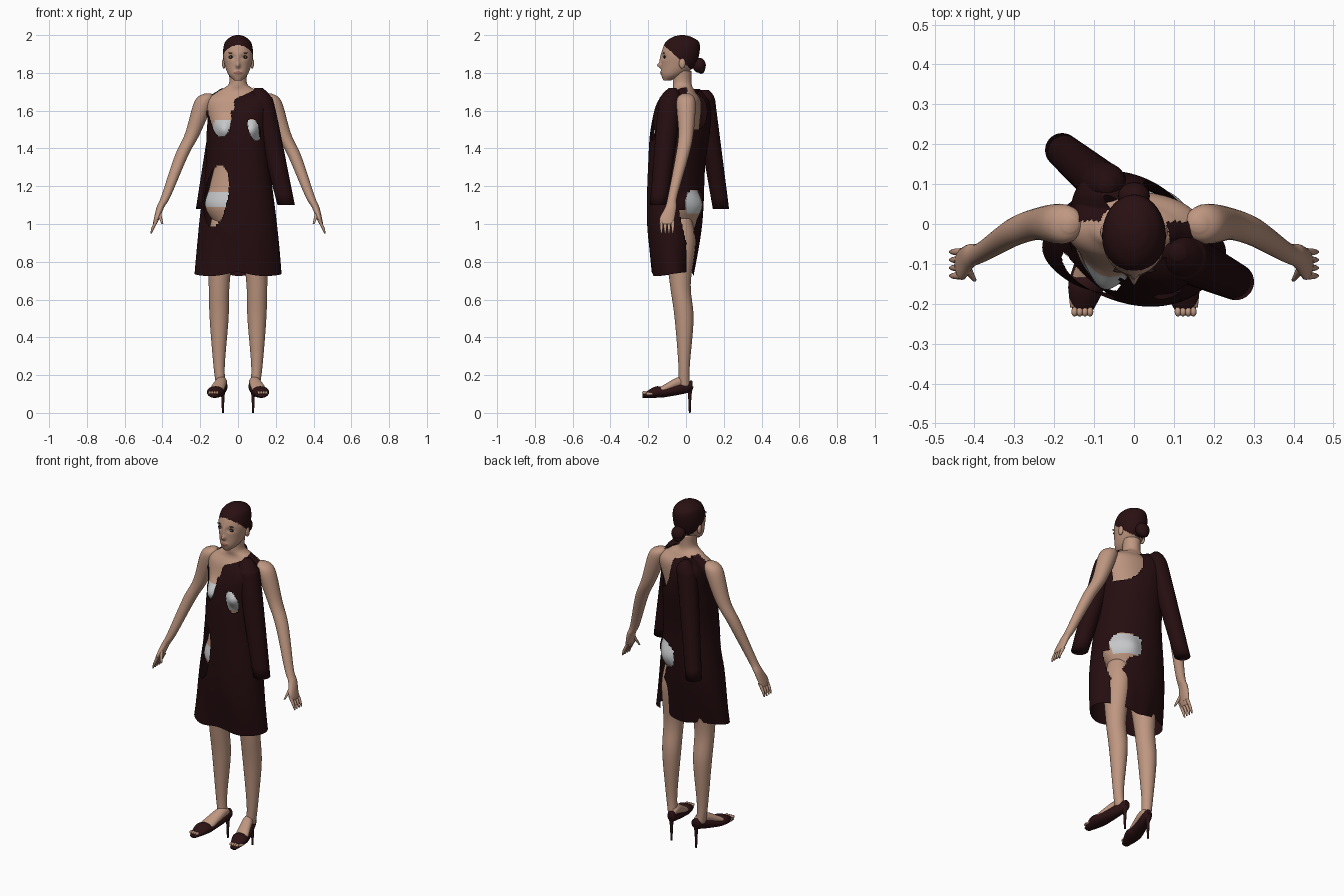
import bpy, bmesh, math
from mathutils import Vector

cube = bpy.data.objects.get("Cube")
if cube:
    bpy.data.objects.remove(cube, do_unlink=True)


def material(name, red, green, blue):
    mat = bpy.data.materials.new(name)
    mat.use_nodes = True
    mat.diffuse_color = (red, green, blue, 1)
    shader = mat.node_tree.nodes["Principled BSDF"]
    shader.inputs["Base Color"].default_value = mat.diffuse_color
    shader.inputs["Roughness"].default_value = .7
    return mat


skin = material("skin", .52, .31, .22)
cloth = material("dark_maroon_cloth", .018, .004, .005)
hair = material("dark_hair", .022, .005, .006)
underwear = material("white_underwear", .56, .57, .58)
lips = material("lips", .36, .14, .11)
leather = material("shoe_leather", .025, .006, .007)
eye_white = material("eye_white", .6, .55, .5)
dark = material("lash_and_iris", .02, .01, .01)


def finish(name, bm, mats):
    bmesh.ops.recalc_face_normals(bm, faces=bm.faces[:])
    for face in bm.faces:
        face.smooth = True
    mesh = bpy.data.meshes.new(name)
    bm.to_mesh(mesh)
    bm.free()
    for mat in mats:
        mesh.materials.append(mat)
    ob = bpy.data.objects.new(name, mesh)
    bpy.context.collection.objects.link(ob)
    return ob


def smooth_rows(rows, steps):
    """Catmull-Rom interpolation between cross-sections."""
    rows = [Vector(row if len(row) > 4 else (*row, row[-1])) for row in rows]
    padded = [rows[0], *rows, rows[-1]]
    result = []
    for before, start, end, after in zip(padded, padded[1:], padded[2:], padded[3:]):
        leave, arrive = (end - before) / 2, (after - start) / 2
        for step in range(steps):
            t = step / steps
            ease = t * t * (3 - 2 * t)
            result.append(start + (end - start) * ease
                          + leave * t * (1 - t) ** 2 - arrive * t * t * (1 - t))
    return result + [rows[-1]]


def loft(name, rows, mats, sides=24, steps=6, along_y=False, caps=True,
         shape=None, paint=None, cut=None):
    """Skin round or elliptical sections: x, y, z, radius, optional depth radius."""
    bm = bmesh.new()
    rings = []
    for x, y, z, wide, deep in smooth_rows(rows, steps):
        ring = []
        for k in range(sides):
            angle = math.tau * k / sides
            u, v = wide * math.cos(angle), deep * math.sin(angle)
            offset = Vector((u, 0, v) if along_y else (u, v, 0))
            centre = Vector((x, y, z))
            ring.append(bm.verts.new(shape(centre, offset) if shape else centre + offset))
        rings.append(ring)
    for low, high in zip(rings, rings[1:]):
        for k in range(sides):
            bm.faces.new((low[k - 1], low[k], high[k], high[k - 1]))
    if caps:
        bm.faces.new(rings[0])
        bm.faces.new(rings[-1])
    if cut:
        gone = [face for face in bm.faces if cut(*face.calc_center_median())]
        bmesh.ops.delete(bm, geom=gone, context='FACES')
    if paint:
        for face in bm.faces:
            face.material_index = paint(*face.calc_center_median())
    return finish(name, bm, mats)


def ball(name, centre, size, mat):
    bm = bmesh.new()
    bmesh.ops.create_uvsphere(bm, u_segments=20, v_segments=12, radius=1)
    for vert in bm.verts:
        vert.co = vert.co * Vector(size) + Vector(centre)
    return finish(name, bm, [mat])


def hill(x, z, width, height):
    return math.exp(-(x / width) ** 2 - (z / height) ** 2)


def inside(x, z, width, height):
    return (x / width) ** 2 + (z / height) ** 2 < 1


def clamp(value):
    return max(0, min(1, value))


def flip(rows, sign):
    return [(row[0] * sign, *row[1:]) for row in rows]


# Torso and neck, with underwear painted on
def torso_shape(centre, offset):
    p = centre + offset
    side = abs(p.x) - .08
    p.y -= .05 * hill(side, p.z - 1.5, .05, .055) * clamp(-(p.y + .03) / .04)
    p.y += .025 * hill(side, p.z - 1.1, .06, .07) * clamp(p.y / .03)
    return p


def torso_paint(x, y, z):
    bra = y < -.04 and z < 1.55 and inside(abs(x) - .075, z - 1.5, .06, .08)
    briefs = 1.09 < z < 1.17 if y < 0 else 1.05 < z < 1.18
    return int(bra or briefs)


torso = loft("torso", [
    (0, -.03, .93, .06), (0, -.04, 1.08, .17, .11), (0, -.04, 1.2, .15, .1),
    (0, -.04, 1.35, .12, .09), (0, -.03, 1.5, .14, .1), (0, -.01, 1.64, .17, .09),
    (0, -.01, 1.7, .11, .06), (0, -.02, 1.74, .05), (0, -.02, 1.81, .05)],
    [skin, underwear], sides=80, steps=12, shape=torso_shape, paint=torso_paint)


# Head with nose, mouth, eye sockets and hair cap
def head_shape(centre, offset):
    p = centre + offset
    if p.y < -.06:
        nose = .02 * hill(p.x, p.z - 1.84, .011, .014)
        bridge = .008 * hill(p.x, p.z - 1.87, .008, .03)
        mouth = .006 * hill(p.x, p.z - 1.8, .02, .01)
        socket = .009 * hill(abs(p.x) - .033, p.z - 1.885, .02, .013)
        p.y += socket - nose - bridge - mouth
    return p


def head_paint(x, y, z):
    if z > 1.81 and y > 2.12 - 1.15 * z:
        return 1
    return 2 if y < -.1 and inside(x, z - 1.8, .024, .008) else 0


loft("head", [
    (0, -.1, 1.76, .02), (0, -.07, 1.79, .05, .06), (0, -.04, 1.84, .07, .09),
    (0, -.03, 1.9, .08, .1), (0, -.02, 1.96, .07, .09), (0, -.02, 1.99, .04, .05),
    (0, -.02, 2, .01)],
    [skin, hair, lips], sides=96, steps=12, shape=head_shape, paint=head_paint)
ball("hair_bun", (0, .07, 1.84), (.04, .035, .04), hair)
ball("hair_bun_tail", (0, .08, 1.82), (.03, .02, .025), hair)

# Paired parts
for side, sign in (("left", 1), ("right", -1)):
    # Face details
    eye = Vector((sign * .033, -.113, 1.883))
    ball(side + "_eye_rim", eye, (.018, .005, .009), dark)
    ball(side + "_eyeball", eye, (.013, .007, .005), eye_white)
    ball(side + "_iris", eye, (.005, .009, .005), dark)
    ball(side + "_eyebrow", eye + Vector((0, -.004, .023)), (.02, .005, .003), dark)
    ball(side + "_ear", (sign * .075, -.02, 1.85), (.01, .017, .027), skin)

    # Arm with palm
    loft(side + "_arm", flip([
        (.16, 0, 1.69, .02), (.18, 0, 1.65, .05), (.24, 0, 1.48, .04),
        (.3, -.02, 1.36, .035), (.38, -.07, 1.15, .025), (.41, -.08, 1.09, .02, .03),
        (.43, -.1, 1.03, .015, .04), (.44, -.1, 1, .01, .03)], sign), [skin])
    # Fingers and thumb
    for i in range(4):
        y = -.07 - .02 * i
        loft(f"{side}_finger_{i}", flip([
            (.43, y, 1.02, .01), (.45, y, .98, .008), (.46, y, .95, .004)], sign),
            [skin], sides=10)
    loft(side + "_thumb", flip([
        (.42, -.11, 1.06, .012), (.4, -.14, 1, .005)], sign), [skin], sides=10)

    # Leg, foot and toes
    loft(side + "_leg", flip([
        (.08, -.03, 1.03, .06), (.09, -.03, .9, .07, .08), (.1, -.03, .68, .055),
        (.1, -.01, .5, .05), (.1, -.01, .25, .03), (.09, -.01, .14, .025, .03)], sign),
        [skin], sides=32)
    loft(side + "_foot", flip([
        (.08, .01, .16, .02), (.09, -.04, .16, .03), (.12, -.15, .11, .04, .02),
        (.13, -.21, .1, .03, .01)], sign), [skin], along_y=True)
    for i in range(4):
        ball(f"{side}_toe_{i}", (sign * (.11 + .013 * i), -.22, .107), (.008, .012, .009), skin)

    # High-heeled shoe
    loft(side + "_shoe", flip([
        (.08, .035, .15, .01), (.08, .02, .14, .025, .03), (.11, -.1, .11, .04, .025),
        (.12, -.16, .11, .045, .03), (.13, -.23, .09, .02, .01)], sign),
        [leather], sides=32, along_y=True)
    loft(side + "_stiletto_heel", flip([
        (.08, .02, .14, .02), (.08, .02, .1, .01), (.08, .02, 0, .005)], sign), [leather])


# Dress body: twisted on the figure, with a loose rippled hem
def dress_shape(centre, offset):
    twist = math.radians(-40) * clamp((centre.z - .7) / .8)
    loose = clamp((1 - centre.z) / .3)
    angle = math.atan2(offset.y, offset.x)
    ripple = 1 + .02 * loose * math.sin(7 * angle)
    cosine, sine = math.cos(twist), math.sin(twist)
    turned = Vector((offset.x * cosine - offset.y * sine, offset.x * sine + offset.y * cosine, 0))
    lift = Vector((0, 0, .012 * loose * math.sin(3 * angle)))
    return centre + turned * ripple + lift


def dress_cut(x, y, z):
    if y < 0:
        chest = inside(x + .085, z - 1.56, .05, .1)
        neckline = z > 1.6 and x < 2.2 * max(0, z - 1.66) - .02
        bust = inside(x - .085 + .25 * (z - 1.5), z - 1.5, .03, .06)
        hip = inside(x + .115 - .13 * (z - 1.15), z - 1.15, .062, .165)
        front = chest or neckline or bust or hip
    else:
        front = False
    seat = x > .02 and inside(y - .045, z - 1.11, .05, .075)
    slit = x > .02 and z < 1.07 and abs(y - .015) < .012 + .25 * max(0, z - .9)
    shoulder = y > 0 and inside(x - .125, z - 1.64, .1, .14)
    neck = z > 1.66 and math.hypot(x, y) < .07
    return front or seat or slit or shoulder or neck


dress = loft("dress", [
    (0, -.07, .735, .23, .11), (0, -.06, 1, .21, .14), (0, -.05, 1.3, .18, .14),
    (0, -.03, 1.5, .18, .14), (.01, -.01, 1.65, .18, .1), (.01, 0, 1.715, .11, .02)],
    [cloth], sides=160, steps=24, caps=False, shape=dress_shape, cut=dress_cut)
wrap = dress.modifiers.new("keep_outside_body", 'SHRINKWRAP')
wrap.target = torso
wrap.wrap_method = 'NEAREST_SURFACEPOINT'
wrap.wrap_mode = 'OUTSIDE'
wrap.offset = .006

# Empty sleeves hanging in front and behind
loft("front_sleeve", [
    (.11, -.07, 1.72, .02), (.12, -.08, 1.68, .05), (.14, -.09, 1.6, .06),
    (.255, -.145, 1.1, .046)], [cloth], sides=32)
loft("back_sleeve", [
    (-.07, .1, 1.71, .02), (-.07, .1, 1.67, .05), (-.09, .11, 1.58, .054),
    (-.18, .185, 1.08, .043)], [cloth], sides=32)
